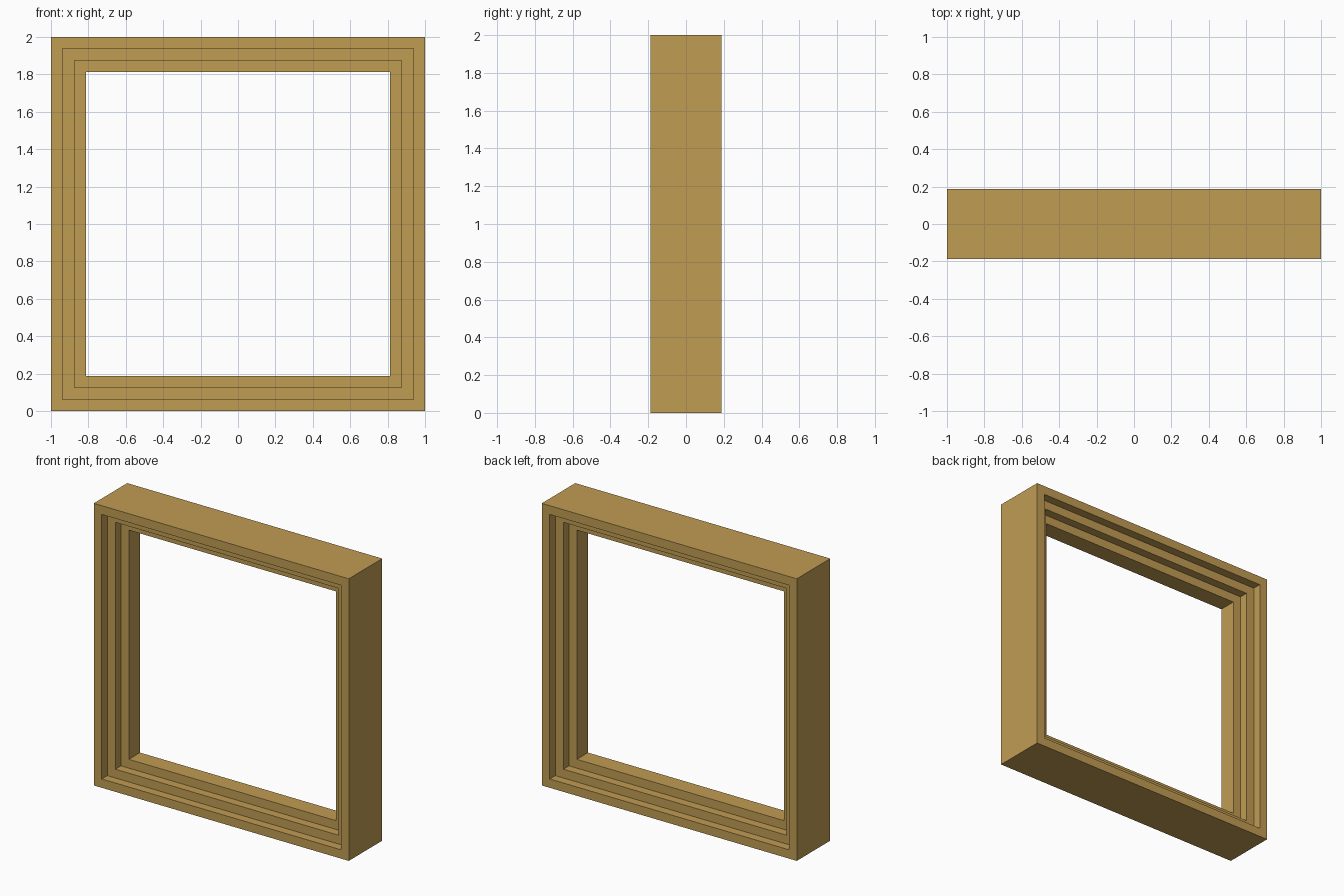
import bpy
import bmesh

cube = bpy.data.objects.get("Cube")
if cube:
    bpy.data.objects.remove(cube, do_unlink=True)

STEP = 0.0625   # width and depth of each step
CENTER_Z = 1.0

# Single wood colour
wood = bpy.data.materials.new("golden wood")
wood.use_nodes = True
color = (0.527, 0.332, 0.086, 1.0)
wood.diffuse_color = color
bsdf = wood.node_tree.nodes["Principled BSDF"]
bsdf.inputs["Base Color"].default_value = color
bsdf.inputs["Roughness"].default_value = 0.8

# Stepped cross-section as (half size of the square, y), mirrored front to back
front = []
for i in range(3):
    half, y = 1.0 - i * STEP, -(3 - i) * STEP
    front += [(half, y), (half - STEP, y)]
profile = front + [(half, -y) for half, y in reversed(front)]

# Sweep the cross-section around the four mitred corners
bm = bmesh.new()
corners = [(-1, -1), (1, -1), (1, 1), (-1, 1)]
rings = [[bm.verts.new((sx * half, y, CENTER_Z + sz * half)) for half, y in profile]
         for sx, sz in corners]
count = len(profile)
for c in range(4):
    a, b = rings[c], rings[(c + 1) % 4]
    for k in range(count):
        n = (k + 1) % count
        bm.faces.new((a[k], b[k], b[n], a[n]))
bmesh.ops.recalc_face_normals(bm, faces=bm.faces)

mesh = bpy.data.meshes.new("stepped_frame")
bm.to_mesh(mesh)
bm.free()
mesh.materials.append(wood)
frame = bpy.data.objects.new("stepped_frame", mesh)
bpy.context.collection.objects.link(frame)
